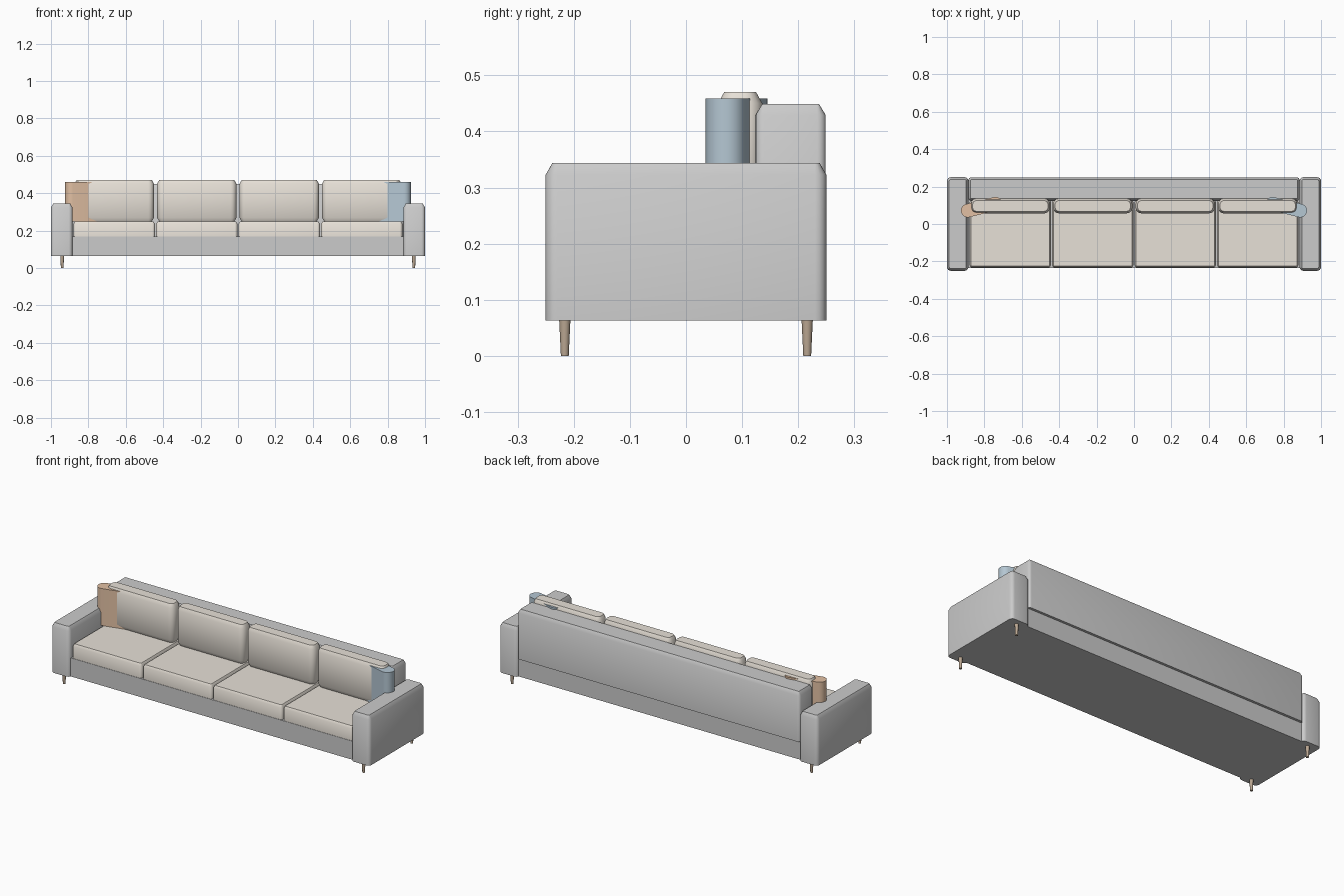
import bpy, bmesh, math

if "Cube" in bpy.data.objects:
    bpy.data.objects.remove(bpy.data.objects["Cube"])


def material(name, rgb):
    m = bpy.data.materials.new(name)
    m.diffuse_color = (*rgb, 1)
    m.use_nodes = True
    m.node_tree.nodes["Principled BSDF"].inputs["Base Color"].default_value = m.diffuse_color
    return m


BEIGE = material("beige_fabric", (0.80, 0.75, 0.68))
ORANGE = material("orange_fabric", (0.76, 0.53, 0.37))
BLUE = material("blue_fabric", (0.46, 0.57, 0.65))
WOOD = material("wood", (0.50, 0.39, 0.29))


def finish(bm, name, mat):
    bmesh.ops.recalc_face_normals(bm, faces=bm.faces[:])
    me = bpy.data.meshes.new(name)
    bm.to_mesh(me)
    bm.free()
    ob = bpy.data.objects.new(name, me)
    bpy.context.collection.objects.link(ob)
    if mat:
        me.materials.append(mat)
    bpy.ops.object.select_all(action='DESELECT')
    ob.select_set(True)
    bpy.context.view_layer.objects.active = ob
    bpy.ops.object.shade_smooth_by_angle(angle=math.radians(35))
    return ob


def outline(w, d, r, seg):
    """Rounded rectangle, counter-clockwise."""
    pts = []
    for i, (sx, sy) in enumerate([(1, 1), (-1, 1), (-1, -1), (1, -1)]):
        for k in range(seg + 1):
            a = math.pi / 2 * (i + k / seg)
            pts.append((sx * (w / 2 - r) + r * math.cos(a),
                        sy * (d / 2 - r) + r * math.sin(a)))
    return pts


def padded_block(name, x, y, z, r, top=(0, 0), bottom=(0, 0), mat=None, seg=4):
    """Block with rounded upright corners; top/bottom chamfer = (inset, height)."""
    w, d = x[1] - x[0], y[1] - y[0]
    cx, cy = sum(x) / 2, sum(y) / 2
    levels = [(z[0], bottom[0])]
    if bottom[1]:
        levels.append((z[0] + bottom[1], 0))
    if top[1]:
        levels.append((z[1] - top[1], 0))
    levels.append((z[1], top[0]))
    bm = bmesh.new()
    rings = [[bm.verts.new((cx + px, cy + py, h)) for px, py in
              outline(w - 2 * i, d - 2 * i, max(r - i, 0.003), seg)]
             for h, i in levels]
    n = len(rings[0])
    for a, b in zip(rings, rings[1:]):
        for k in range(n):
            bm.faces.new((a[k], a[(k + 1) % n], b[(k + 1) % n], b[k]))
    bm.faces.new(rings[0][::-1])
    bm.faces.new(rings[-1])
    return finish(bm, name, mat)


# Base and backrest
padded_block("base", (-0.89, 0.89), (-0.235, 0.235), (0.063, 0.168), 0.004, seg=1)
padded_block("backrest", (-0.886, 0.886), (0.124, 0.249), (0.168, 0.449), 0.015,
             top=(0.012, 0.02))

# Arms and tapered legs
for s, side in ((-1, "left"), (1, "right")):
    padded_block(side + "_arm", tuple(sorted((s * 0.885, s * 1.0))), (-0.25, 0.25),
                 (0.063, 0.344), 0.02, top=(0.012, 0.021))
    for y, end in ((-0.216, "front"), (0.216, "back")):
        bm = bmesh.new()
        bmesh.ops.create_cone(bm, cap_ends=True, segments=16, radius1=0.007,
                              radius2=0.010, depth=0.064)
        leg = finish(bm, f"{end}_{side}_leg", WOOD)
        leg.location = (s * 0.94, y, 0.032)

# Seat and back cushions
PITCH = 0.441
for i in range(4):
    c = (i - 1.5) * PITCH
    padded_block(f"seat_cushion_{i + 1}", (c - 0.217, c + 0.217), (-0.233, 0.13),
                 (0.168, 0.249), 0.014, top=(0.008, 0.013), mat=BEIGE)
    padded_block(f"back_cushion_{i + 1}", (c - 0.212, c + 0.212), (0.057, 0.136),
                 (0.249, 0.47), 0.03, top=(0.011, 0.02), bottom=(0.011, 0.02), mat=BEIGE)

# Throw pillows, turned slightly and tucked into the corners
for s, side, mat in ((-1, "left", ORANGE), (1, "right", BLUE)):
    p = padded_block(side + "_pillow", (-0.112, 0.112), (-0.036, 0.036),
                     (0.249, 0.459), 0.034, mat=mat, seg=6)
    p.location = (s * 0.815, 0.09, 0)
    p.rotation_euler.z = -s * math.radians(14)
